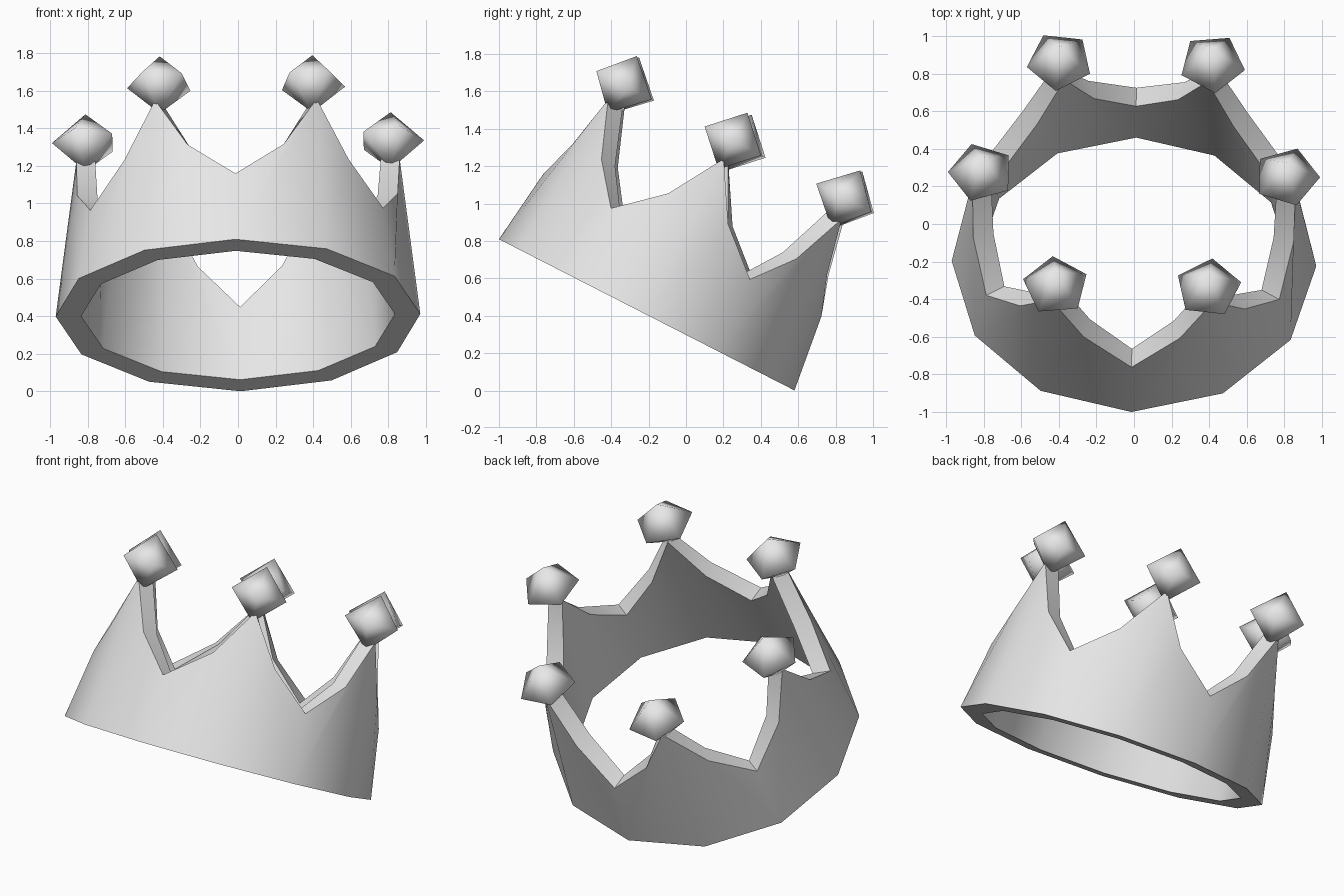
import bpy, bmesh, math
from mathutils import Matrix, Vector

cube = bpy.data.objects.get("Cube")
if cube:
    bpy.data.objects.remove(cube, do_unlink=True)

# Single pale grey material
grey = bpy.data.materials.new("pale_grey")
grey.use_nodes = True
colour = (0.8, 0.8, 0.8, 1.0)
grey.diffuse_color = colour
grey.node_tree.nodes["Principled BSDF"].inputs["Base Color"].default_value = colour

# The whole crown leans towards the back
TILT = (Matrix.Translation((0, -0.21, 0.405))
        @ Matrix.Rotation(math.radians(-27.1), 4, 'X')
        @ Matrix.Rotation(math.radians(-0.9), 4, 'Z'))


def on_oval(deg, rx, ry, z):
    a = math.radians(deg)
    return Vector((rx * math.cos(a), ry * math.sin(a), z))


def finish(bm, name, angle):
    bmesh.ops.recalc_face_normals(bm, faces=bm.faces[:])
    bm.transform(TILT)
    mesh = bpy.data.meshes.new(name)
    bm.to_mesh(mesh)
    bm.free()
    mesh.materials.append(grey)
    obj = bpy.data.objects.new(name, mesh)
    bpy.context.collection.objects.link(obj)
    bpy.ops.object.select_all(action='DESELECT')
    obj.select_set(True)
    bpy.context.view_layer.objects.active = obj
    if angle is None:
        bpy.ops.object.shade_smooth()
    else:
        bpy.ops.object.shade_smooth_by_angle(angle=math.radians(angle))
    return obj


# Crown band: profile levels as (rx, ry, height, wall thickness)
BASE = (0.97, 0.8875, 0.0, 0.135)
VALLEY = (0.90, 0.835, 0.42, 0.11)
SHOULDER = (0.875, 0.80, 0.63, 0.11)
PEAK = (0.86, 0.81, 0.93, 0.10)

bm = bmesh.new()


def pair(deg, level):
    """Outer and inner vertex of the wall at one angle."""
    rx, ry, z, t = level
    return (bm.verts.new(on_oval(deg, rx, ry, z)),
            bm.verts.new(on_oval(deg, rx - t, ry - t, z)))


bases, rims = [], []
for k in range(6):
    valley = -90 + 60 * k
    bases += [pair(valley, BASE), pair(valley + 30, BASE)]
    rims += [pair(valley, VALLEY), pair(valley + 17, SHOULDER),
             pair(valley + 30, PEAK), pair(valley + 43, SHOULDER)]

# Outer and inner walls: one quad and one triangle per twelfth
for i in range(12):
    b0, b1 = bases[i], bases[(i + 1) % 12]
    r0, r1, r2 = (rims[(2 * i + j) % 24] for j in range(3))
    for s in (0, 1):
        if i % 2 == 0:   # rising from valley to peak
            bm.faces.new((b0[s], r1[s], r0[s]))
            bm.faces.new((b0[s], b1[s], r2[s], r1[s]))
        else:            # falling from peak to valley
            bm.faces.new((b0[s], b1[s], r1[s], r0[s]))
            bm.faces.new((b1[s], r2[s], r1[s]))

# Flat bottom ring and the zigzag rim
for loop in (bases, rims):
    for i, a in enumerate(loop):
        b = loop[(i + 1) % len(loop)]
        bm.faces.new((a[0], b[0], b[1], a[1]))
finish(bm, "crown_band", 40)

# Five-sided gems, one on each point
R, POLE = 0.178, 0.17
for k in range(6):
    deg = 60 * k
    centre = on_oval(deg, 0.812, 0.775, 1.037)
    bm = bmesh.new()
    ring = [bm.verts.new(centre + on_oval(deg + 72 * j, R, R, 0)) for j in range(5)]
    for h in (POLE, -POLE):
        tip = bm.verts.new(centre + Vector((0, 0, h)))
        for j in range(5):
            bm.faces.new((ring[j], ring[(j + 1) % 5], tip))
    finish(bm, "point_gem_%d" % (k + 1), None)
